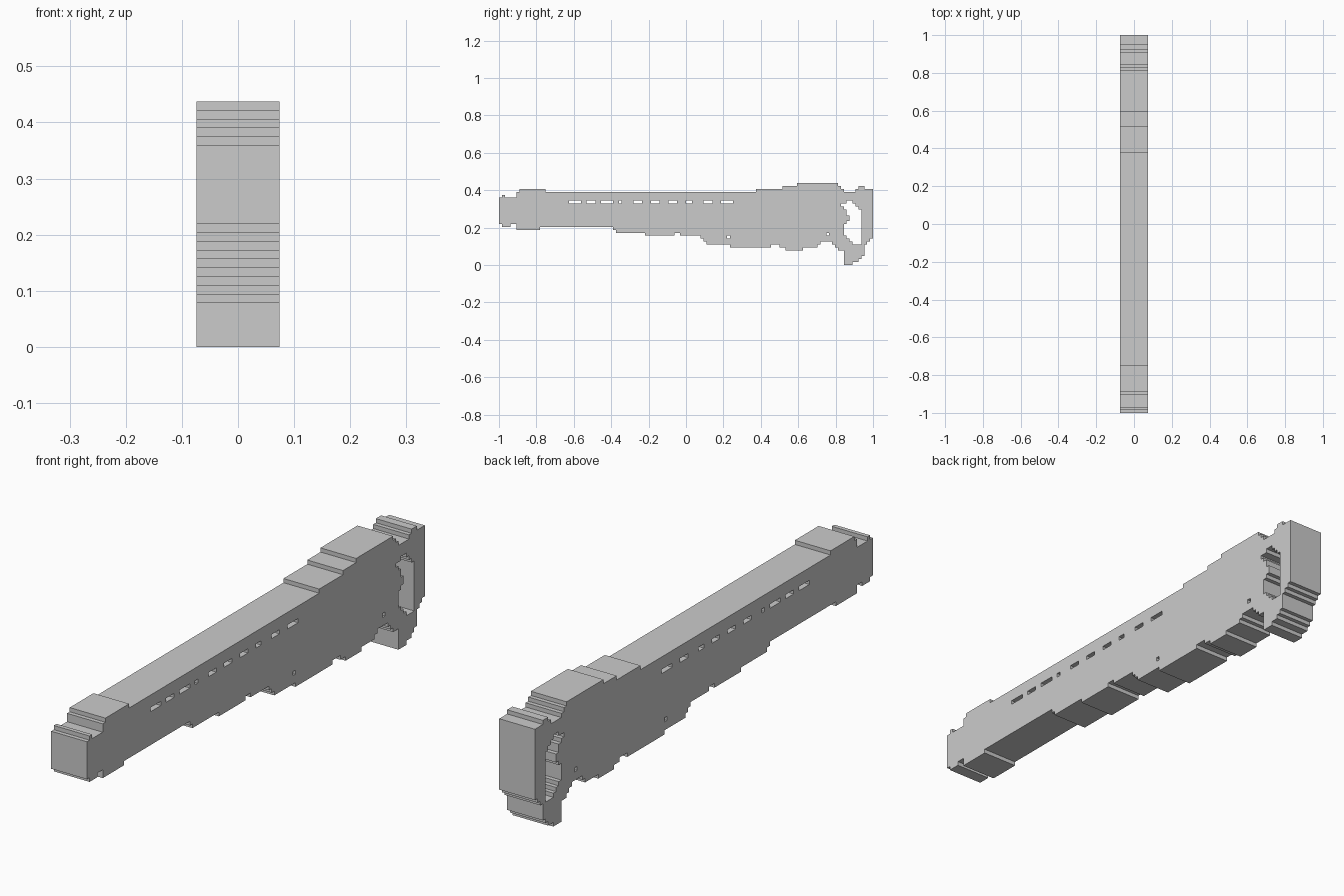
import bpy
import math

if "Cube" in bpy.data.objects:
    bpy.data.objects.remove(bpy.data.objects["Cube"])

CELL = 1 / 64          # the outline is stepped on a 128 x 28 cell grid
HALF_WIDTH = 0.074

# Stepped edges: (cell where the run ends along y, height in cells)
TOP = [(1, 23), (2, 24), (6, 23), (7, 25), (16, 26), (88, 25), (97, 26),
       (102, 27), (116, 28), (117, 27), (118, 26), (122, 25), (123, 26),
       (125, 27), (128, 26)]
BOTTOM = [(1, 14), (4, 13), (6, 14), (14, 12), (39, 13), (40, 12), (50, 11),
          (60, 10), (62, 11), (69, 10), (70, 9), (71, 8), (79, 7), (93, 6),
          (96, 7), (98, 6), (104, 5), (109, 6), (110, 7), (114, 8), (115, 7),
          (116, 6), (118, 5), (121, 0), (123, 1), (124, 2), (125, 3),
          (126, 7), (127, 8), (128, 9)]

# Row of vent slots: (start, end) along y
SLOTS = [(24, 28), (30, 33), (35, 39), (41, 42), (46, 49), (52, 55),
         (58, 61), (64, 66), (70, 73), (76, 80)]

# Grip opening: left and right limits of each row, from z cell 7 upward
GRIP_LEFT = [121, 120, 119, 118, 118, 118, 118, 119, 120, 120, 119, 119, 118, 117, 119]
GRIP_RIGHT = [124] * 12 + [123, 122, 121]


def steps(runs, start):
    """Turn (end, level) runs into staircase points."""
    points = []
    for end, level in runs:
        points += [(start, level), (end, level)]
        start = end
    return points


def box(y0, y1, z0, z1):
    return [(y0, z0), (y1, z0), (y1, z1), (y0, z1)]


def row_loop(left, right, z0):
    """Closed stepped loop from the limits of successive rows."""
    def side(limits):
        return [(y, z0 + i + k) for i, y in enumerate(limits) for k in (0, 1)]
    return side(right) + side(left)[::-1]


def clean(loop):
    """Drop repeated and collinear points."""
    loop = [p for i, p in enumerate(loop) if p != loop[i - 1]]
    n = len(loop)
    keep = []
    for i, (y, z) in enumerate(loop):
        (a, b), (c, d) = loop[i - 1], loop[(i + 1) % n]
        if not (a == y == c or b == z == d):
            keep.append((y, z))
    return keep


# Outer silhouette plus all through-openings
loops = [steps(BOTTOM, 0) + steps(TOP, 0)[::-1], row_loop(GRIP_LEFT, GRIP_RIGHT, 7)]
loops += [box(a, b, 21, 22) for a, b in SLOTS]
loops += [box(78, 79, 9, 10), box(112, 113, 10, 11)]   # pin holes

# Filled flat curve, extruded sideways
curve = bpy.data.curves.new("stepped_body", "CURVE")
curve.dimensions = "2D"
curve.fill_mode = "BOTH"
curve.extrude = HALF_WIDTH
for loop in loops:
    pts = clean(loop)
    spline = curve.splines.new("POLY")
    spline.points.add(len(pts) - 1)
    spline.use_cyclic_u = True
    for point, (y, z) in zip(spline.points, pts):
        point.co = (y * CELL - 1, z * CELL, 0, 1)

body = bpy.data.objects.new("stepped_body", curve)
bpy.context.collection.objects.link(body)
body.rotation_euler = (math.pi / 2, 0, math.pi / 2)    # stand the profile in the YZ plane

# Solid mesh with flat faces
bpy.context.view_layer.objects.active = body
body.select_set(True)
bpy.ops.object.convert(target="MESH")
bpy.ops.object.transform_apply(location=False, rotation=True, scale=False)
bpy.ops.object.mode_set(mode="EDIT")
bpy.ops.mesh.select_all(action="SELECT")
bpy.ops.mesh.remove_doubles(threshold=0.0001)
bpy.ops.mesh.normals_make_consistent(inside=False)
bpy.ops.object.mode_set(mode="OBJECT")
bpy.ops.object.shade_flat()
